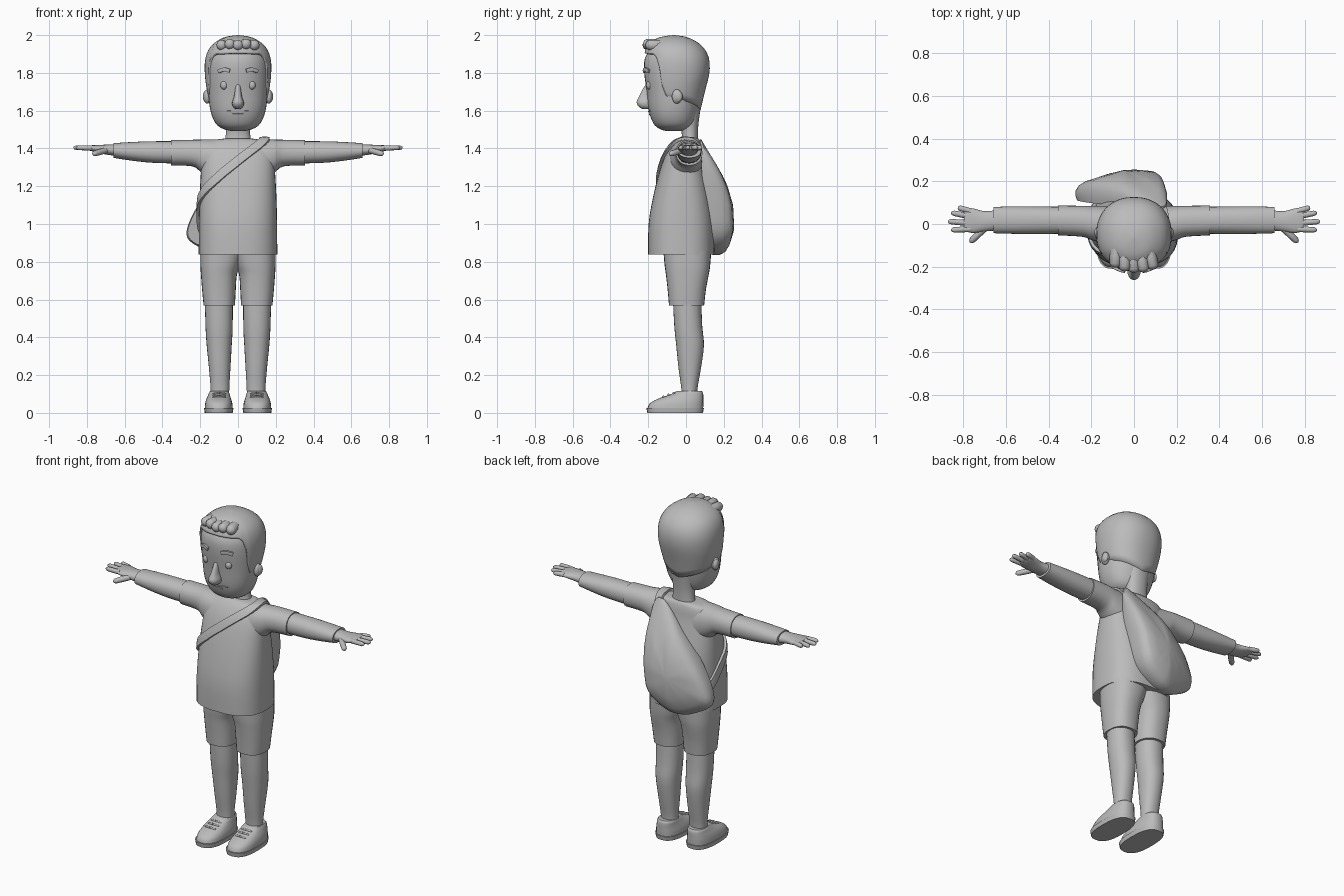
import bpy, bmesh, math
from mathutils import Vector
from mathutils.bvhtree import BVHTree

if "Cube" in bpy.data.objects:
    bpy.data.objects.remove(bpy.data.objects["Cube"])

grey = bpy.data.materials.new("plain grey")
grey.diffuse_color = (0.5, 0.5, 0.5, 1)
grey.use_nodes = True
grey.node_tree.nodes["Principled BSDF"].inputs["Base Color"].default_value = grey.diffuse_color


def finish(name, bm, mirror=False, angle=45):
    """Turn a bmesh into a shaded object, optionally mirrored across x."""
    bmesh.ops.recalc_face_normals(bm, faces=bm.faces[:])
    me = bpy.data.meshes.new(name)
    bm.to_mesh(me)
    bm.free()
    me.materials.append(grey)
    ob = bpy.data.objects.new(name, me)
    bpy.context.collection.objects.link(ob)
    bpy.ops.object.select_all(action='DESELECT')
    ob.select_set(True)
    bpy.context.view_layer.objects.active = ob
    bpy.ops.object.shade_smooth_by_angle(angle=math.radians(angle))
    if mirror:
        ob.modifiers.new("mirror", 'MIRROR').use_mirror_merge = False
    return ob


def spline(pts, sub, closed=False):
    """Catmull-Rom resampling of tuples of any length."""
    n, out = len(pts), []
    get = (lambda i: pts[i % n]) if closed else (lambda i: pts[max(0, min(n - 1, i))])
    for i in range(n if closed else n - 1):
        p = [get(i + k) for k in (-1, 0, 1, 2)]
        for j in range(sub):
            t = j / sub
            out.append(tuple(0.5 * (2 * b + (c - a) * t + (2 * a - 5 * b + 4 * c - d) * t * t
                                    + (3 * b - a - 3 * c + d) * t ** 3) for a, b, c, d in zip(*p)))
    return out if closed else out + [tuple(pts[-1])]


def skin(bm, rings, caps=True):
    """Bridge equal rings of points with quads."""
    vs = [[bm.verts.new(p) for p in r] for r in rings]
    n = len(vs[0])
    for a, b in zip(vs, vs[1:]):
        for i in range(n):
            bm.faces.new((a[i], a[(i + 1) % n], b[(i + 1) % n], b[i]))
    if caps:
        bm.faces.new(vs[0])
        bm.faces.new(vs[-1])


def oval(a0, a1, b0, b1, power, t):
    c, s = math.cos(t), math.sin(t)
    e = 2 / power
    return ((a0 + a1) / 2 + (a1 - a0) / 2 * math.copysign(abs(c) ** e, c),
            (b0 + b1) / 2 + (b1 - b0) / 2 * math.copysign(abs(s) ** e, s))


def loft(bm, rings, axis='z', power=2.2, n=28, sub=3):
    """Rings are (position, a0, a1, b0, b1) across the chosen axis."""
    out = []
    for pos, *box in spline(rings, sub):
        pts = [oval(*box, power, 2 * math.pi * i / n) for i in range(n)]
        out.append([(a, b, pos) if axis == 'z' else (pos, a, b) for a, b in pts])
    skin(bm, out)


def finger(bm, p0, p1, r):
    p0, p1 = Vector(p0), Vector(p1)
    d = (p1 - p0).normalized()
    u = d.cross(Vector((0, 0, 1))).normalized()
    v = d.cross(u)
    skin(bm, [[p0.lerp(p1, t) + (u * math.cos(k * math.pi / 5) + v * math.sin(k * math.pi / 5)) * r * f
               for k in range(10)] for t, f in ((0, 1), (.5, 1), (.85, .92), (.95, .65), (1, .2))])


def ball(bm, pos, scale):
    new = bmesh.ops.create_uvsphere(bm, u_segments=16, v_segments=10, radius=1)['verts']
    for v in new:
        v.co = Vector([c * s + p for c, s, p in zip(v.co, scale, pos)])


def ribbon(name, tree, path, half, thick, mirror=False):
    """A flat band that follows the surface held in tree."""
    pts = [tree.find_nearest(Vector(p))[0] for p in spline(path, 5)]
    rings = []
    for i, p in enumerate(pts):
        n = tree.find_nearest(p)[1]
        t = pts[min(i + 1, len(pts) - 1)] - pts[max(i - 1, 0)]
        w = n.cross(t).normalized() * half
        a, b = (tree.find_nearest(q + n * .01)[0] for q in (p - w, p + w))
        rings.append([a - n * .006, a + n * thick, p + n * thick * 1.15, b + n * thick, b - n * .006])
    bm = bmesh.new()
    skin(bm, rings)
    finish(name, bm, mirror)


def wide(rows):
    """Expand (z, half width, y0, y1) into symmetric rings."""
    return [(z, -w, w, a, b) for z, w, a, b in rows]


# Shirt with short sleeves
bm = bmesh.new()
loft(bm, wide([(.838, .208, -.2, .15), (1, .207, -.198, .15), (1.15, .203, -.173, .132),
               (1.28, .196, -.14, .107), (1.36, .19, -.112, .09), (1.41, .18, -.085, .083),
               (1.44, .15, -.06, .075), (1.452, .075, -.04, .066)]), power=2.6, n=40)
for s in (1, -1):
    loft(bm, [(s * .08, -.1, .085, 1.2, 1.448), (s * .19, -.078, .085, 1.27, 1.447),
              (s * .24, -.06, .085, 1.305, 1.446), (s * .356, -.053, .087, 1.31, 1.444)], 'x')
bmesh.ops.recalc_face_normals(bm, faces=bm.faces[:])
shirt_tree = BVHTree.FromBMesh(bm)
finish("shirt", bm)

# Forearms and hands
bm = bmesh.new()
loft(bm, [(.3, -.045, .08, 1.32, 1.438), (.45, -.047, .082, 1.324, 1.438),
          (.56, -.046, .082, 1.335, 1.434), (.658, -.043, .08, 1.35, 1.428)], 'x')
finish("arm", bm, True)
bm = bmesh.new()
loft(bm, [(.64, -.03, .065, 1.36, 1.422), (.7, -.035, .06, 1.368, 1.42), (.75, -.042, .072, 1.38, 1.418),
          (.785, -.036, .074, 1.388, 1.416), (.797, -.025, .06, 1.395, 1.412)], 'x', n=20)
for y0, x1, y1 in ((.06, .825, .077), (.035, .857, .053), (.004, .872, .012), (-.024, .857, -.028)):
    finger(bm, (.765, y0, 1.402), (x1, y1, 1.404), .0135)
finger(bm, (.7, -.02, 1.39), (.768, -.086, 1.37), .016)
finish("hand", bm, True)

# Shorts, legs
bm = bmesh.new()
loft(bm, [(.568, .016, .182, -.09, .096), (.65, .012, .19, -.097, .105), (.73, .006, .196, -.106, .12),
          (.78, -.012, .199, -.113, .128), (.86, -.04, .2, -.12, .134)], power=2.4)
finish("shorts", bm, True)
bm = bmesh.new()
loft(bm, [(.07, .047, .145, -.025, .06), (.13, .046, .145, -.025, .061), (.24, .04, .154, -.04, .08),
          (.36, .033, .166, -.052, .095), (.46, .028, .172, -.062, .086), (.62, .028, .176, -.07, .08)])
finish("leg", bm, True)

# Shoes: sole, upper and laces
bm = bmesh.new()
loft(bm, [(0, .028, .176, -.205, .09), (.026, .024, .18, -.21, .095)], power=2.6, sub=1)
finish("sole", bm, True)
bm = bmesh.new()
loft(bm, [(.024, .028, .176, -.204, .091), (.05, .03, .174, -.192, .092), (.072, .036, .168, -.155, .092),
          (.09, .042, .16, -.105, .092), (.105, .046, .154, -.066, .09), (.115, .052, .148, -.05, .084)], power=2.5)
finish("shoe", bm, True)
bm = bmesh.new()
for y, z in ((-.066, .105), (-.092, .096), (-.12, .086)):
    finger(bm, (.1, y, z), (.135, y + .004, z - .004), .006)
    finger(bm, (.1, y, z), (.065, y + .004, z - .004), .006)
finish("laces", bm, True)

# Neck and head
bm = bmesh.new()
loft(bm, wide([(1.42, .075, -.03, .064), (1.47, .065, -.022, .063), (1.53, .065, -.03, .066),
               (1.62, .075, -.04, .078)]))
finish("neck", bm)
bm = bmesh.new()
loft(bm, wide([(1.493, .04, -.11, -.01), (1.506, .085, -.145, .02), (1.535, .12, -.174, .045),
               (1.6, .146, -.197, .065), (1.7, .158, -.208, .085), (1.8, .163, -.221, .105),
               (1.88, .156, -.217, .105), (1.94, .12, -.17, .07), (1.97, .05, -.1, 0)]), n=36)
bmesh.ops.recalc_face_normals(bm, faces=bm.faces[:])
head_tree = BVHTree.FromBMesh(bm)
finish("head", bm)

# Face
bm = bmesh.new()
loft(bm, wide([(1.608, .012, -.23, -.18), (1.622, .027, -.252, -.17), (1.645, .031, -.262, -.17),
               (1.675, .021, -.249, -.17), (1.72, .015, -.226, -.17), (1.76, .012, -.2, -.17)]), n=18)
finish("nose", bm)
bm = bmesh.new()
ball(bm, (.074, -.194, 1.735), (.019, .017, .023))
finish("eye", bm, True)
bm = bmesh.new()
ball(bm, (.163, -.048, 1.675), (.019, .026, .038))
ball(bm, (.172, -.04, 1.675), (.014, .022, .03))
finish("ear", bm, True)
ribbon("eyebrow", head_tree, [(.046, -.23, 1.81), (.075, -.22, 1.818), (.106, -.2, 1.808)], .01, .011, True)
ribbon("mouth", head_tree, [(-.068, -.2, 1.595), (0, -.22, 1.588), (.068, -.2, 1.595)], .004, .004)
ribbon("lower_lip", head_tree, [(-.03, -.21, 1.574), (0, -.22, 1.572), (.03, -.21, 1.574)], .005, .003)


# Hair: a cap whose lower edge follows the hairline, sideburn and nape
def lookup(table, x):
    for a, b in zip(table, table[1:]):
        if x <= b[0]:
            t = max(0, (x - a[0]) / (b[0] - a[0]))
            return [p + (q - p) * t for p, q in zip(a, b)][1:]
    return list(table[-1][1:])


hairline = [(0, 1.905), (48, 1.9), (58, 1.87), (64, 1.74), (76, 1.655), (96, 1.66), (180, 1.6)]
cap = spline([(1.59, .13, -.19, .074), (1.7, .163, -.21, .1), (1.8, .176, -.22, .124), (1.88, .172, -.224, .121),
              (1.94, .145, -.205, .088), (1.98, .092, -.16, .03), (1.994, .05, -.115, -.015),
              (2.0, .004, -.068, -.06)], 4)
bm = bmesh.new()
rings = []
for j in range(17):
    ring = []
    for i in range(72):
        ang = i * 5
        low = lookup(hairline, min(ang, 360 - ang))[0]
        z = low + (2 - low) * math.sin(j / 16 * math.pi / 2)
        w, y0, y1 = lookup(cap, z)
        x, y = oval(-w, w, y0, y1, 2.2, math.radians(ang - 90))
        ring.append((x, y, z))
    rings.append(ring)
skin(bm, rings, caps=False)
bm.faces.new([v for v in bm.verts if v.co.z > 1.99999])
hair = finish("hair", bm)
shell = hair.modifiers.new("shell", 'SOLIDIFY')
shell.thickness = .022

# Swept-up fringe locks
bm = bmesh.new()
for k, x in enumerate((-.1, -.055, -.01, .035, .08)):
    y = -.175 - .03 * (1 - (x / .11) ** 2)
    finger(bm, (x * .8, y + .09, 1.945), (x + .012, y - .024, 1.948 + .007 * (k % 2)), .03)
finish("fringe", bm)

# Sling bag on the back
outline = spline([(.14, 1.435), (.155, 1.3), (.135, 1.1), (.1, .94), (.01, .86), (-.09, .836), (-.19, .87),
                  (-.27, .93), (-.25, 1.03), (-.17, 1.16), (-.05, 1.3), (.07, 1.425)], 4, closed=True)
bulge = [(.83, .218), (.97, .252), (1.1, .245), (1.2, .218), (1.3, .172), (1.38, .122), (1.44, .09)]
bm = bmesh.new()
rings = []
for size, depth in ((.97, 0), (1, .25), (1, .6), (.94, .86), (.8, .98), (.5, 1.02), (.1, 1.03)):
    ring = []
    for x, z in outline:
        x, z = -.04 + (x + .04) * size, 1.07 + (z - 1.07) * size
        base = .07 + .085 * (1.44 - z)
        top = lookup(bulge, z)[0] - .28 * max(0, -.05 - x)
        ring.append((x, base + depth * (top - base), z))
    rings.append(ring)
skin(bm, rings)
finish("sling_bag", bm, angle=50)

# Strap across the chest
ribbon("bag_strap", shirt_tree, [(.12, .1, 1.4), (.14, .03, 1.47), (.13, -.065, 1.44), (0, -.14, 1.34),
                                 (-.1, -.17, 1.265), (-.185, -.13, 1.18), (-.23, -.04, 1.1),
                                 (-.24, .05, 1.01), (-.22, .12, .95)], .024, .014)
